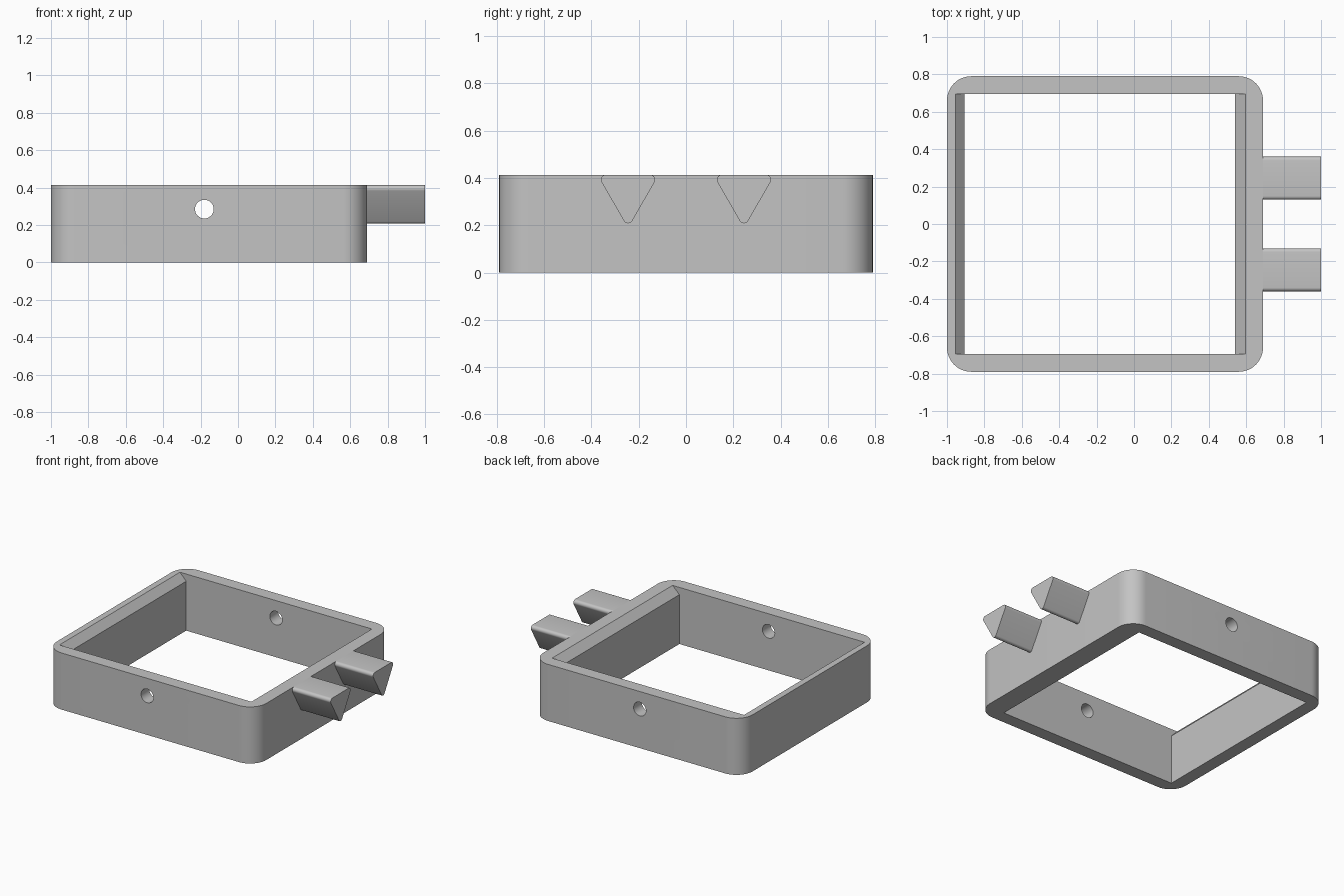
import bpy
import bmesh
from math import sin, cos, pi, radians
from mathutils import Vector

HEIGHT = 0.413
X_MIN, X_MAX, Y_HALF = -1.0, 0.69, 0.79
CORNER = 0.13

if "Cube" in bpy.data.objects:
    bpy.data.objects.remove(bpy.data.objects["Cube"])

grey = bpy.data.materials.new("plain grey")
grey.use_nodes = True
colour = (0.55, 0.55, 0.55, 1)
grey.diffuse_color = colour
grey.node_tree.nodes["Principled BSDF"].inputs["Base Color"].default_value = colour


def prism(name, outline, push):
    """Extrude a closed 3D outline along a vector."""
    bm = bmesh.new()
    face = bm.faces.new([bm.verts.new(p) for p in outline])
    result = bmesh.ops.extrude_face_region(bm, geom=[face], use_keep_orig=True)
    moved = [g for g in result["geom"] if isinstance(g, bmesh.types.BMVert)]
    bmesh.ops.translate(bm, verts=moved, vec=Vector(push))
    bmesh.ops.recalc_face_normals(bm, faces=bm.faces)
    mesh = bpy.data.meshes.new(name)
    bm.to_mesh(mesh)
    bm.free()
    mesh.materials.append(grey)
    obj = bpy.data.objects.new(name, mesh)
    bpy.context.collection.objects.link(obj)
    return obj


def rounded(centres, radius, start, steps):
    """Outline around arc centres listed counter-clockwise."""
    turn = 2 * pi / len(centres)
    points = []
    for i, (u, v) in enumerate(centres):
        for k in range(steps + 1):
            a = start + turn * (i + k / steps)
            points.append((u + radius * cos(a), v + radius * sin(a)))
    return points


def activate(obj):
    bpy.ops.object.select_all(action="DESELECT")
    obj.select_set(True)
    bpy.context.view_layer.objects.active = obj


def cut(obj, cutter):
    cutter.hide_render = True
    activate(obj)
    mod = obj.modifiers.new("cut", "BOOLEAN")
    mod.operation = "DIFFERENCE"
    mod.solver = "EXACT"
    mod.object = cutter
    bpy.ops.object.modifier_apply(modifier=mod.name)
    bpy.data.objects.remove(cutter)


def smooth(obj):
    activate(obj)
    bpy.ops.object.shade_smooth_by_angle(angle=radians(25))


# Rounded outer block of the frame
x0, x1, y1 = X_MIN + CORNER, X_MAX - CORNER, Y_HALF - CORNER
corners = [(x1, y1), (x0, y1), (x0, -y1), (x1, -y1)]
frame = prism("frame", [(x, y, 0) for x, y in rounded(corners, CORNER, 0, 12)],
              (0, 0, HEIGHT))

# Central opening, with sloped upper edges on the two side walls
opening = [(-0.905, -0.1), (0.54, -0.1), (0.54, 0.36), (0.595, HEIGHT),
           (0.595, 0.5), (-0.955, 0.5), (-0.955, HEIGHT), (-0.905, 0.36)]
cut(frame, prism("opening_cutter", [(x, -0.695, z) for x, z in opening], (0, 1.39, 0)))

# Round hole through the front and back walls
hole = rounded([(-0.18, 0.285)], 0.05, 0, 32)[:-1]
cut(frame, prism("hole_cutter", [(x, -1, z) for x, z in hole], (0, 2, 0)))
smooth(frame)

# Two rounded triangular prongs on the left side
R, SIDE = 0.02, 0.19
top = HEIGHT - R
for name, y in (("front_prong", -0.245), ("back_prong", 0.245)):
    centres = [(y + SIDE / 2, top), (y - SIDE / 2, top), (y, top - SIDE * sin(pi / 3))]
    section = rounded(centres, R, -pi / 6, 8)
    smooth(prism(name, [(X_MAX, u, v) for u, v in section], (1 - X_MAX, 0, 0)))
